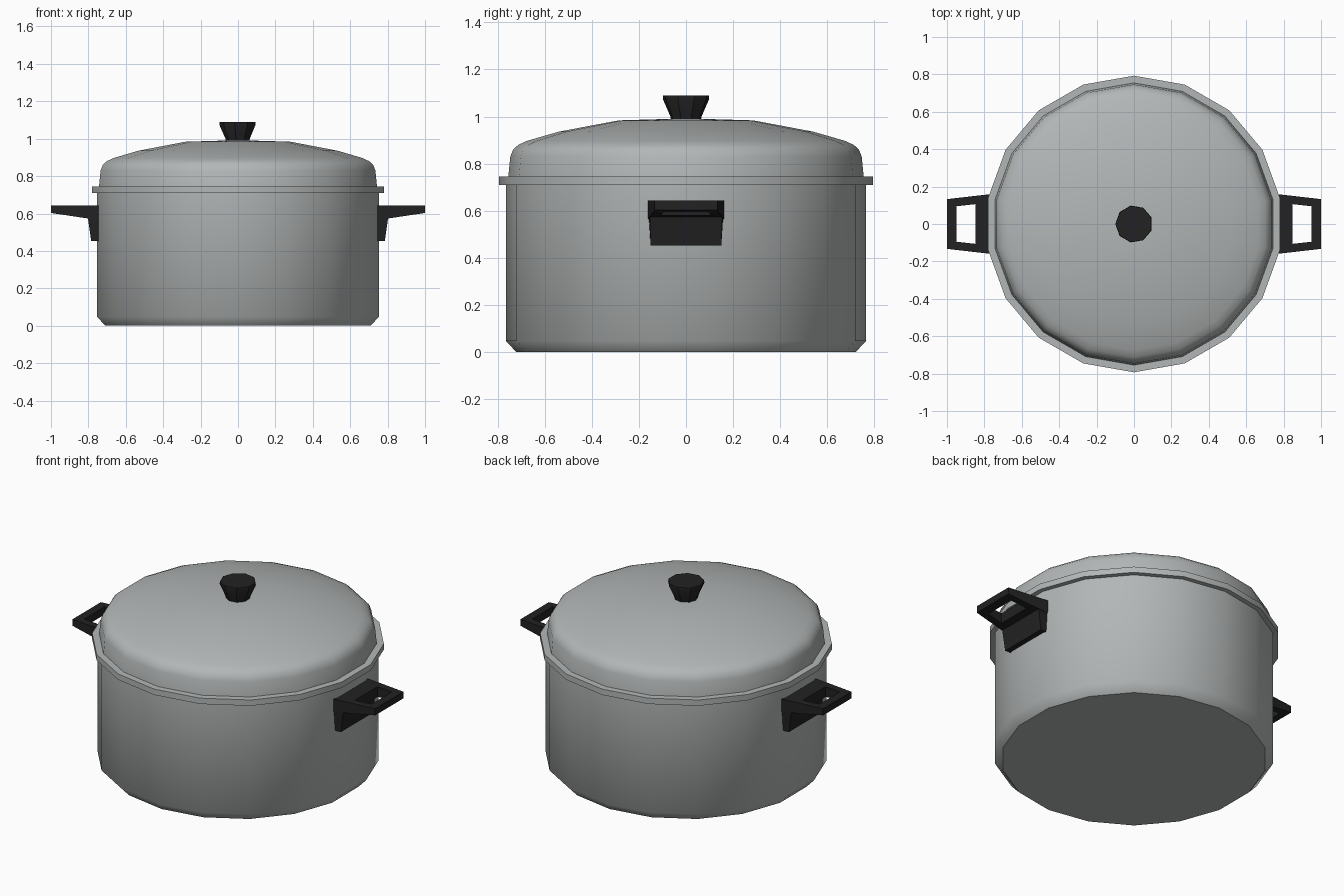
import bpy, bmesh, math

if "Cube" in bpy.data.objects:
    bpy.data.objects.remove(bpy.data.objects["Cube"])


def material(name, rgb):
    m = bpy.data.materials.new(name)
    m.diffuse_color = (*rgb, 1)
    m.use_nodes = True
    m.node_tree.nodes["Principled BSDF"].inputs["Base Color"].default_value = m.diffuse_color
    return m


STEEL = material("brushed_steel", (0.45, 0.47, 0.47))
BLACK = material("black_plastic", (0.016, 0.016, 0.017))


def finish(bm, name, mat, smooth=None):
    bmesh.ops.recalc_face_normals(bm, faces=bm.faces)
    me = bpy.data.meshes.new(name)
    bm.to_mesh(me)
    bm.free()
    ob = bpy.data.objects.new(name, me)
    bpy.context.collection.objects.link(ob)
    me.materials.append(mat)
    if smooth:
        bpy.ops.object.select_all(action='DESELECT')
        ob.select_set(True)
        bpy.context.view_layer.objects.active = ob
        bpy.ops.object.shade_smooth_by_angle(angle=math.radians(smooth))
    return ob


def lathe(name, profile, sides, start, mat, smooth):
    """Turn an (r, z) profile around z and cap both ends."""
    bm = bmesh.new()
    rings = []
    for r, z in profile:
        angles = [math.radians(start + 360 * i / sides) for i in range(sides)]
        rings.append([bm.verts.new((r * math.cos(a), r * math.sin(a), z)) for a in angles])
    for lo, hi in zip(rings, rings[1:]):
        for i in range(sides):
            j = (i + 1) % sides
            bm.faces.new((lo[i], lo[j], hi[j], hi[i]))
    bm.faces.new(rings[0])
    bm.faces.new(rings[-1])
    return finish(bm, name, mat, smooth)


def bridge_loops(bm, loops):
    """Join closed loops of four points, in order."""
    vs = [[bm.verts.new(p) for p in loop] for loop in loops]
    for a, b in zip(vs, vs[1:]):
        for i in range(4):
            j = (i + 1) % 4
            bm.faces.new((a[i], a[j], b[j], b[i]))
    return vs


# pot body with chamfered base
lathe("pot_body", [(0.72, 0), (0.765, 0.048), (0.765, 0.72)], 18, 90, STEEL, 45)

# rim flange
lathe("rim", [(0.75, 0.71), (0.793, 0.71), (0.793, 0.745), (0.74, 0.745)], 18, 90, STEEL, 45)

# domed lid
lathe("lid", [(0.755, 0.74), (0.746, 0.83), (0.734, 0.86), (0.712, 0.88), (0.675, 0.897),
              (0.54, 0.936), (0.285, 0.984), (0.08, 0.99)], 18, 90, STEEL, 45)

# knob
lathe("knob", [(0.063, 0.975), (0.067, 1.0), (0.1, 1.075), (0.098, 1.09)], 9, 180, BLACK, 30)

# side handles: flat grip with an opening, on a bracket against the wall
for side, label in ((1, "right"), (-1, "left")):
    def loop(x0, w0, x1, w1, z0, z1):
        return [(side * x0, -w0, z0), (side * x1, -w1, z1),
                (side * x1, w1, z1), (side * x0, w0, z0)]

    bm = bmesh.new()
    outer_top = loop(0.745, 0.162, 1.0, 0.133, 0.643, 0.643)
    outer_low = loop(0.745, 0.161, 1.0, 0.133, 0.565, 0.603)
    inner_top = loop(0.848, 0.106, 0.95, 0.095, 0.643, 0.643)
    inner_low = loop(0.848, 0.106, 0.95, 0.095, 0.581, 0.596)
    vs = bridge_loops(bm, [outer_top, outer_low, inner_low, inner_top])
    for i in range(4):
        j = (i + 1) % 4
        bm.faces.new((vs[3][i], vs[3][j], vs[0][j], vs[0][i]))
    finish(bm, label + "_grip", BLACK)

    bm = bmesh.new()
    vs = bridge_loops(bm, [loop(0.745, 0.15, 0.785, 0.15, 0.452, 0.452),
                           loop(0.745, 0.159, 0.806, 0.155, 0.6, 0.6)])
    bm.faces.new(vs[0])
    bm.faces.new(vs[1])
    finish(bm, label + "_bracket", BLACK)
